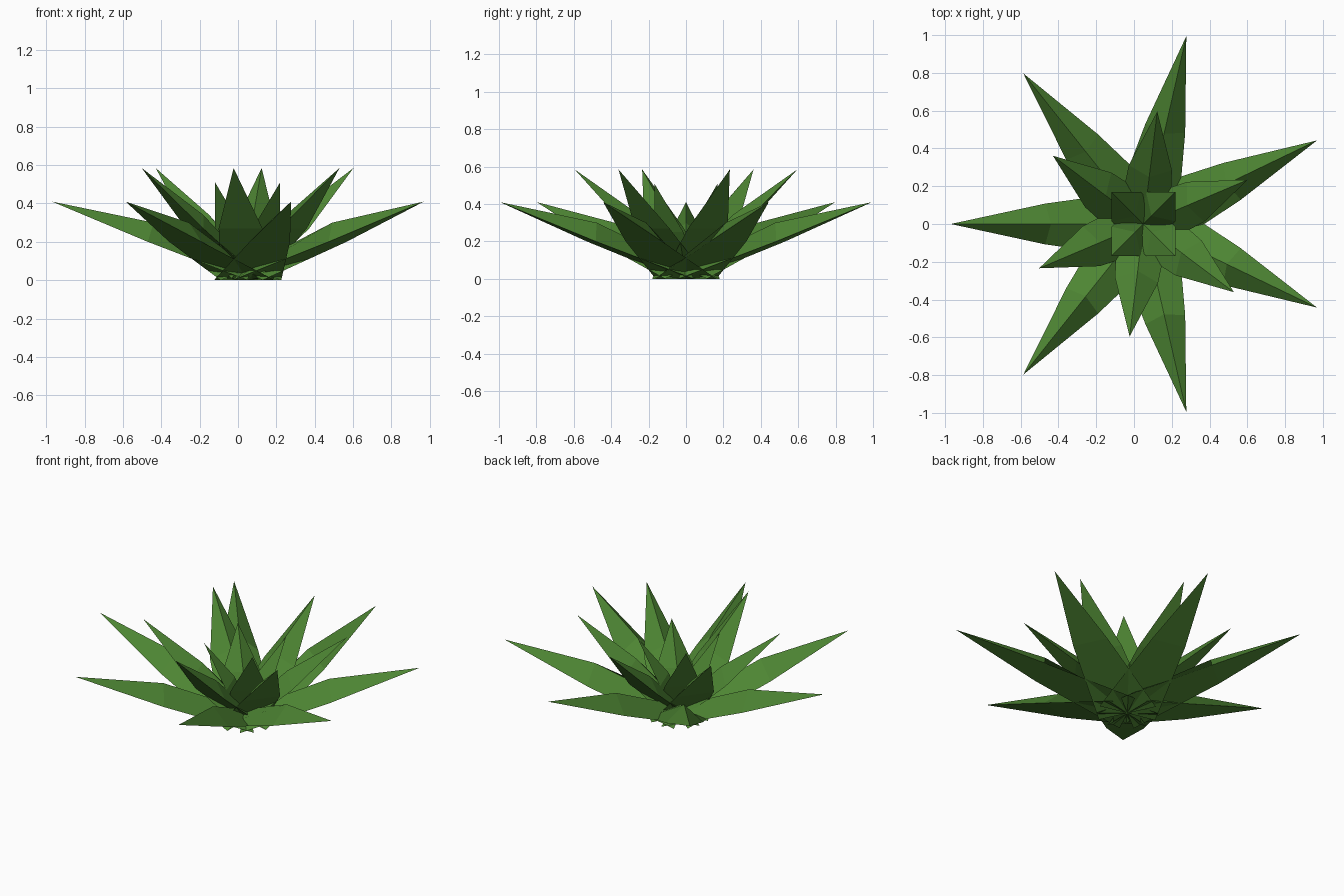
import bpy, bmesh, math
from mathutils import Matrix, Vector

if "Cube" in bpy.data.objects:
    bpy.data.objects.remove(bpy.data.objects["Cube"])

green = bpy.data.materials.new("leaf_green")
green.diffuse_color = (0.075, 0.235, 0.033, 1)
green.use_nodes = True
green.node_tree.nodes["Principled BSDF"].inputs["Base Color"].default_value = green.diffuse_color
CENTRE = Vector((0.05, 0, 0))


def leaf_ring(name, count, first_angle, base, mid, tip):
    """Ring of three-sided leaves: flat underside, ridged top, open at the root.
    base / mid = (half width, edge r, edge z, ridge r, ridge z); tip = (r, z)"""
    for i in range(count):
        bm = bmesh.new()
        rings = []
        for hw, er, ez, rr, rz in (base, mid):
            rings.append([bm.verts.new(p) for p in
                          ((er, -hw, ez), (rr, 0, rz), (er, hw, ez))])
        end = bm.verts.new((tip[0], 0, tip[1]))
        a, b = rings
        for k in range(3):
            n = (k + 1) % 3
            bm.faces.new((a[k], a[n], b[n], b[k]))
            bm.faces.new((b[k], b[n], end))
        bmesh.ops.recalc_face_normals(bm, faces=bm.faces)
        ang = math.radians(first_angle + 360 * i / count)
        bm.transform(Matrix.Translation(CENTRE) @ Matrix.Rotation(ang, 4, 'Z'))
        me = bpy.data.meshes.new(f"{name}_{i + 1}")
        bm.to_mesh(me)
        bm.free()
        me.materials.append(green)
        bpy.context.collection.objects.link(bpy.data.objects.new(me.name, me))


# low spreading leaves, steeper middle leaves, nearly upright heart leaves
leaf_ring("outer_leaf", 7, 180, (0.18, 0, 0, -0.02, 0.06),
          (0.108, 0.52, 0.20, 0.49, 0.30), (1.02, 0.41))
leaf_ring("middle_leaf", 6, 23, (0.14, 0, 0.01, -0.03, 0.06),
          (0.115, 0.30, 0.27, 0.25, 0.34), (0.60, 0.585))
leaf_ring("heart_leaf", 4, 45, (0.11, 0, 0.02, -0.03, 0.05),
          (0.11, 0.13, 0.25, 0.06, 0.28), (0.24, 0.51))
